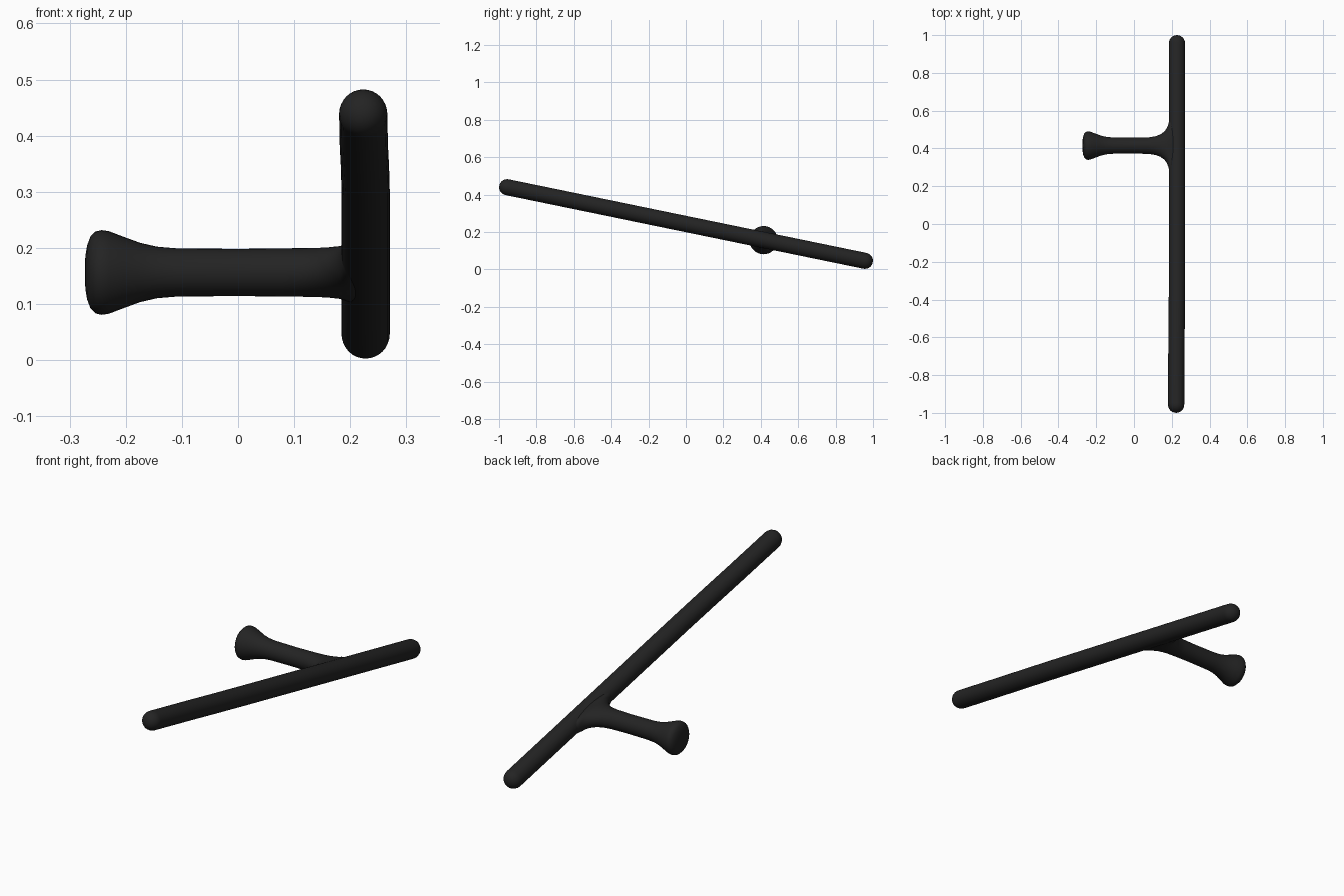
import bpy, bmesh, math
from mathutils import Vector

if "Cube" in bpy.data.objects:
    bpy.data.objects.remove(bpy.data.objects["Cube"])

SEG = 32
black = bpy.data.materials.new("matte black")
black.diffuse_color = (0.017, 0.017, 0.017, 1)
black.use_nodes = True
black.node_tree.nodes["Principled BSDF"].inputs["Base Color"].default_value = black.diffuse_color

# shaft tilts down towards the back
slope = -0.2057
along = Vector((0, 1, slope)).normalized()
across = Vector((0, -along.z, along.y))
side = Vector((1, 0, 0))


def loft(name, rings):
    """Rings of (centre, axis u, axis v, radius u, radius v), capped at both ends."""
    bm = bmesh.new()
    loops = []
    for c, u, v, ru, rv in rings:
        loops.append([bm.verts.new(c + u * (ru * math.cos(t)) + v * (rv * math.sin(t)))
                      for t in (2 * math.pi * i / SEG for i in range(SEG))])
    for a, b in zip(loops, loops[1:]):
        for i in range(SEG):
            j = (i + 1) % SEG
            bm.faces.new((a[i], a[j], b[j], b[i]))
    bm.faces.new(loops[0][::-1])
    bm.faces.new(loops[-1])
    bmesh.ops.recalc_face_normals(bm, faces=bm.faces)
    for f in bm.faces:
        f.smooth = True
    me = bpy.data.meshes.new(name)
    bm.to_mesh(me)
    bm.free()
    me.materials.append(black)
    ob = bpy.data.objects.new(name, me)
    bpy.context.collection.objects.link(ob)
    return ob


# long shaft with rounded ends and a very slight bend
R = 0.043
half = 0.998 / along.y
cap = [(0, 0.004), (0.001, 0.012), (0.005, 0.022), (0.012, 0.031),
       (0.022, 0.038), (0.033, 0.042), (0.045, R)]
stations = [(-half + d, r) for d, r in cap]
stations += [(s, R) for s in (-0.7, -0.5, -0.3, 0, 0.3, 0.6)]
stations += [(half - d, r) for d, r in reversed(cap)]


def shaft_x(s):
    t = min(max((s + 0.9) / 0.6, 0), 1)
    return 0.2232 + 0.0043 * t * t * (3 - 2 * t)


mid = Vector((0, 0, 0.2425))
loft("shaft", [(mid + along * s + side * shaft_x(s), side, across, r, r)
               for s, r in stations])

# side handle: flared knob, straight grip, fillet spreading along the shaft
profile = [(-0.273, 0.01, 0.01), (-0.272, 0.03, 0.03), (-0.269, 0.048, 0.048),
           (-0.263, 0.064, 0.064), (-0.254, 0.073, 0.073), (-0.243, 0.0755, 0.0755),
           (-0.230, 0.0735, 0.0735), (-0.205, 0.064, 0.064), (-0.175, 0.053, 0.053),
           (-0.145, 0.046, 0.046), (-0.11, 0.043, 0.043), (0.0, 0.042, 0.042),
           (0.08, 0.044, 0.043), (0.115, 0.05, 0.043), (0.14, 0.06, 0.043),
           (0.16, 0.075, 0.043), (0.173, 0.093, 0.043), (0.182, 0.115, 0.042),
           (0.188, 0.145, 0.041), (0.2, 0.18, 0.04), (0.225, 0.19, 0.035)]
hub = mid + Vector((0, 0.415, 0.415 * slope - 0.001))
loft("side_handle", [(hub + side * x, along, across, a, b) for x, a, b in profile])
